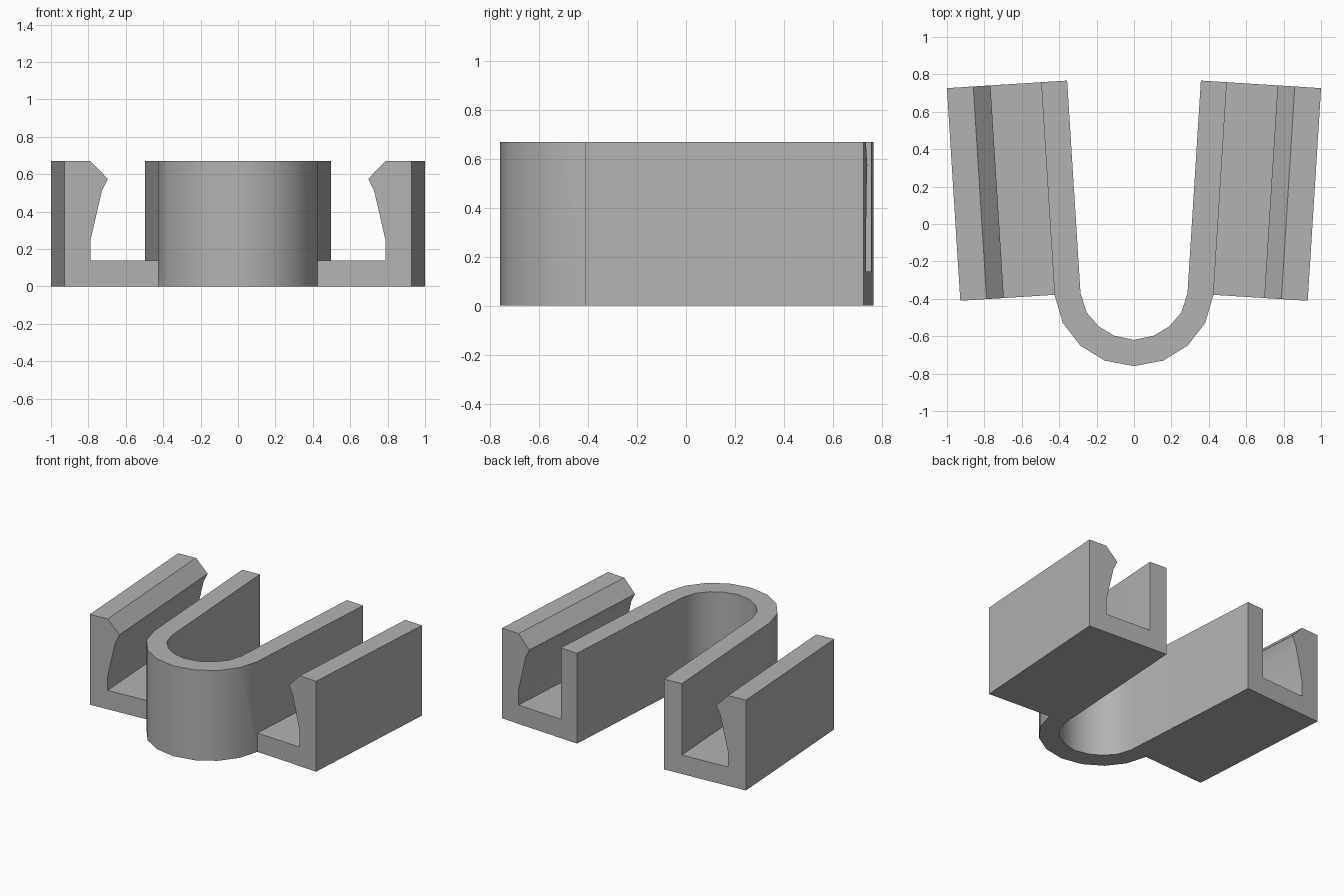
import bpy
import bmesh
import math
from mathutils import Vector

default = bpy.data.objects.get("Cube")
if default:
    bpy.data.objects.remove(default, do_unlink=True)

HEIGHT = 0.67
WALL = 0.139
LENGTH = 1.139
SPLAY = math.radians(3.6)
ALONG = Vector((math.sin(SPLAY), math.cos(SPLAY), 0))
ACROSS = Vector((math.cos(SPLAY), -math.sin(SPLAY), 0))
START = Vector((0.286, -0.37, 0))   # inner front corner of the left wall

grey = bpy.data.materials.new("plain grey")
grey.use_nodes = True
grey.diffuse_color = (0.45, 0.45, 0.45, 1)
grey.node_tree.nodes["Principled BSDF"].inputs["Base Color"].default_value = (0.45, 0.45, 0.45, 1)


def prism(name, outline, offset):
    """Extrude a closed outline of points along an offset."""
    bm = bmesh.new()
    face = bm.faces.new([bm.verts.new(p) for p in outline])
    new = bmesh.ops.extrude_face_region(bm, geom=[face])["geom"]
    bmesh.ops.translate(bm, vec=offset, verts=[v for v in new if isinstance(v, bmesh.types.BMVert)])
    bmesh.ops.recalc_face_normals(bm, faces=bm.faces)
    mesh = bpy.data.meshes.new(name)
    bm.to_mesh(mesh)
    bm.free()
    mesh.materials.append(grey)
    obj = bpy.data.objects.new(name, mesh)
    bpy.context.collection.objects.link(obj)
    return obj


def flip(p):
    return Vector((-p.x, p.y, p.z))


def loop_half(arc, offset):
    """Left half of one side of the band: bend points, then wall ends."""
    front = START + ACROSS * offset
    return [Vector((x, y, 0)) for x, y in arc] + [front, front + ALONG * LENGTH]


# U-shaped band: a rounded front bend with two splayed walls
outer = loop_half([(0, -0.76), (0.157, -0.73), (0.287, -0.65), (0.381, -0.528)], WALL)
inner = loop_half([(0, -0.62), (0.106, -0.597), (0.188, -0.548), (0.253, -0.473)], 0)
outline = ([flip(p) for p in reversed(outer[1:])] + outer
           + list(reversed(inner)) + [flip(p) for p in inner[1:]])
clip = prism("u_clip", outline, Vector((0, 0, HEIGHT)))

# Side channels: a floor and a hooked outer lip, as (across, height)
lip = [(0.07, 0), (0.644, 0), (0.644, HEIGHT), (0.503, HEIGHT), (0.411, 0.575),
       (0.443, 0.51), (0.503, 0.25), (0.503, 0.14), (0.07, 0.14)]
section = [START + ACROSS * u + Vector((0, 0, z)) for u, z in lip]
channels = [prism("left_channel", section, ALONG * LENGTH),
            prism("right_channel", [flip(p) for p in section], flip(ALONG) * LENGTH)]

# Fuse the channels to the band
for channel in channels:
    channel.hide_render = True
    union = clip.modifiers.new("join " + channel.name, 'BOOLEAN')
    union.operation = 'UNION'
    union.solver = 'EXACT'
    union.object = channel
bpy.context.view_layer.update()
fused = bpy.data.meshes.new_from_object(clip.evaluated_get(bpy.context.evaluated_depsgraph_get()))
clip.modifiers.clear()
clip.data = fused
for channel in channels:
    bpy.data.objects.remove(channel, do_unlink=True)

# Merge coplanar leftovers into clean faces
bm = bmesh.new()
bm.from_mesh(fused)
bmesh.ops.remove_doubles(bm, verts=bm.verts, dist=0.0005)
bmesh.ops.dissolve_limit(bm, angle_limit=math.radians(1), verts=bm.verts, edges=bm.edges)
bm.to_mesh(fused)
bm.free()

# Smooth bend with crisp edges and flat walls
bpy.ops.object.select_all(action='DESELECT')
clip.select_set(True)
bpy.context.view_layer.objects.active = clip
bpy.ops.object.shade_smooth_by_angle(angle=math.radians(30))
weighted = clip.modifiers.new("flat walls", 'WEIGHTED_NORMAL')
weighted.keep_sharp = True
